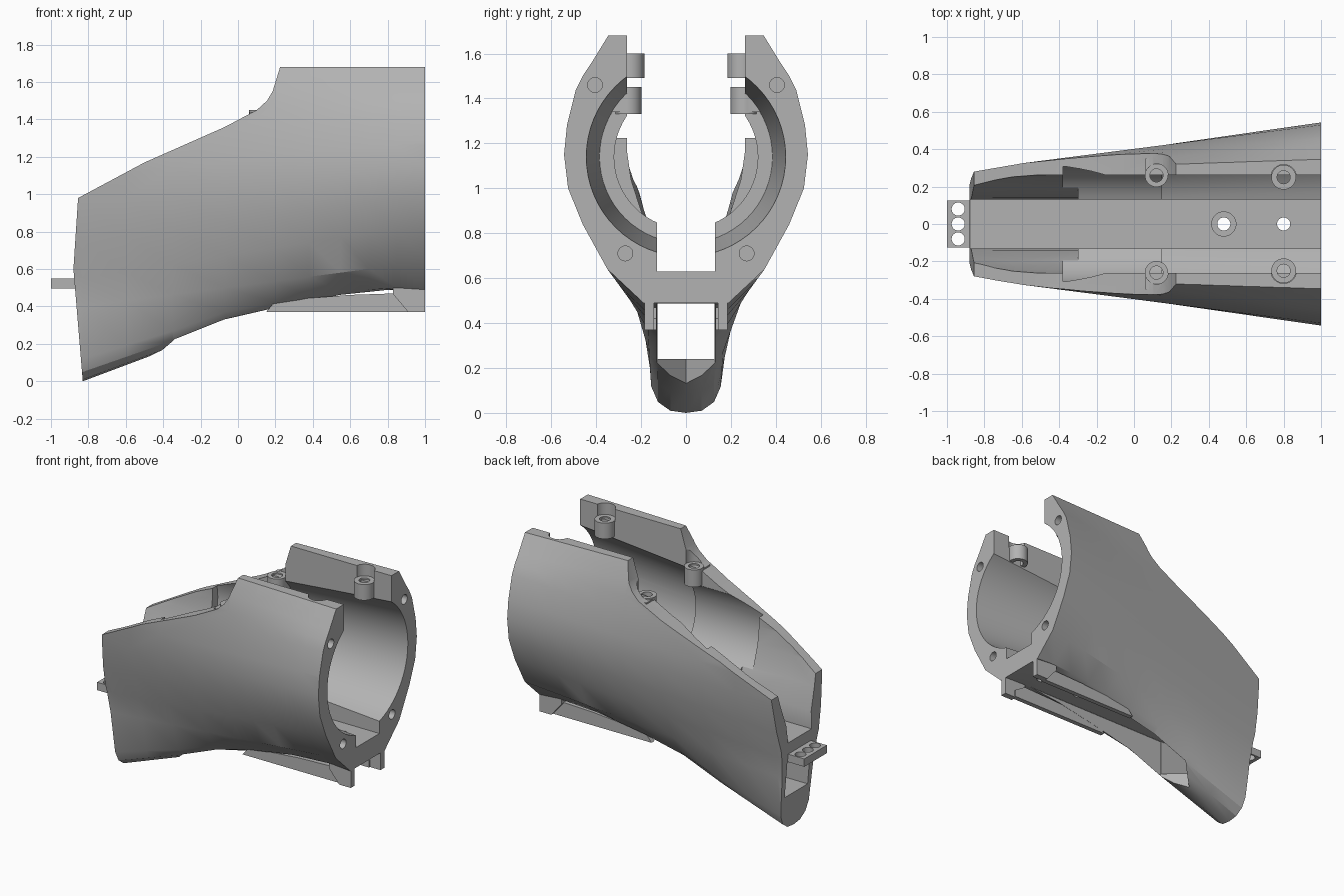
import bpy, bmesh, math
from mathutils import Matrix

cube = bpy.data.objects.get("Cube")
if cube:
    bpy.data.objects.remove(cube, do_unlink=True)

grey = bpy.data.materials.new("matte grey")
grey.use_nodes = True
grey.diffuse_color = (0.45, 0.45, 0.45, 1)
grey.node_tree.nodes["Principled BSDF"].inputs["Base Color"].default_value = (0.45, 0.45, 0.45, 1)


def loft(name, rings):
    """Solid through matching rings of 3D points."""
    bm = bmesh.new()
    rows = [[bm.verts.new(p) for p in r] for r in rings]
    n = len(rows[0])
    for a, b in zip(rows, rows[1:]):
        for i in range(n):
            j = (i + 1) % n
            bm.faces.new((a[i], a[j], b[j], b[i]))
    bm.faces.new(rows[0])
    bm.faces.new(rows[-1])
    bmesh.ops.recalc_face_normals(bm, faces=bm.faces)
    me = bpy.data.meshes.new(name)
    bm.to_mesh(me)
    bm.free()
    me.materials.append(grey)
    ob = bpy.data.objects.new(name, me)
    bpy.context.collection.objects.link(ob)
    return ob


def box(name, x0, x1, y0, y1, z0, z1):
    return loft(name, [[(x, y0, z0), (x, y1, z0), (x, y1, z1), (x, y0, z1)] for x in (x0, x1)])


def side_prism(name, outline, y0, y1):
    return loft(name, [[(x, y, z) for x, z in outline] for y in (y0, y1)])


def post(name, x, y, r, z0, z1, n=32):
    angles = [i * math.tau / n for i in range(n)]
    return loft(name, [[(x + r * math.cos(a), y + r * math.sin(a), z) for a in angles] for z in (z0, z1)])


def bore(name, ends, y=0, z=1.14, n=64):
    """Round bar along x; ends are (x, radius)."""
    angles = [i * math.tau / n for i in range(n)]
    return loft(name, [[(x, y + r * math.cos(a), z + r * math.sin(a)) for a in angles] for x, r in ends])


def combine(target, other, operation="DIFFERENCE"):
    mod = target.modifiers.new("cut", "BOOLEAN")
    mod.operation, mod.solver, mod.object = operation, "EXACT", other
    bpy.ops.object.select_all(action="DESELECT")
    bpy.context.view_layer.objects.active = target
    target.select_set(True)
    bpy.ops.object.modifier_apply(modifier=mod.name)
    bpy.data.objects.remove(other, do_unlink=True)


def curve_at(points, x):
    for (xa, a), (xb, b) in zip(points, points[1:]):
        if x <= xb:
            return a + (b - a) * (x - xa) / (xb - xa)
    return points[-1][1]


# Outer shell: narrow keeled nose blending into a broad round rear
nose = [(0, 0), (.07, .01), (.125, .05), (.155, .12), (.175, .40), (.20, .55), (.25, .75),
        (.28, .95), (.295, 1.1), (.295, 1.25), (.29, 1.42), (.285, 1.58), (.28, 1.7)]
rear = [(0, .49), (.07, .49), (.13, .49), (.19, .49), (.35, .64), (.46, .84), (.525, 1.0),
        (.543, 1.15), (.53, 1.28), (.49, 1.44), (.46, 1.5), (.42, 1.56), (.34, 1.69)]
keel = [(-.9, -.02), (-.83, 0), (-.35, .18), (-.07, .3), (.2, .37), (.55, .45), (.85, .49), (1, .49)]


def section(x):
    t = (x + .83) / 1.83
    half = []
    for i, ((ya, za), (yb, zb)) in enumerate(zip(nose, rear)):
        z = za + (zb - za) * t
        if i < 4:
            z = curve_at(keel, x) + za * (1 - t)
        half.append((x, ya + (yb - ya) * t, z))
    return half + [(px, -py, pz) for px, py, pz in reversed(half[1:])]


shell = loft("shell", [section(x) for x in (-.9, -.83, -.6, -.35, -.07, .2, .38, .55, .7, .85, 1)])

# Side silhouette trims the nose and the stepped top edge
combine(shell, side_prism("trim", [
    (-.82, -.1), (-.83, 0), (-.88, .6), (-.855, .98), (-.5, 1.17), (-.07, 1.36), (.1, 1.45),
    (.155, 1.5), (.185, 1.55), (.225, 1.68), (1, 1.68), (1, -.1)], -1, 1), "INTERSECT")

# Stepped cavity, open along the top
combine(shell, box("floor_slot", -1.1, 1.1, -.13, .13, .63, 2))
combine(shell, bore("rear_bore", [(.15, .385), (1.06, .448)]))
combine(shell, bore("middle_bore", [(-.38, .32), (.3, .32)]))
combine(shell, box("top_slot", -.38, 1.1, -.262, .262, 1.25, 2))
hollow = [(.128, .632), (.14, .75), (.2, .9), (.245, 1.04), (.262, 1.16), (.262, 1.9)]
rings = []
for x, s in ((-1, .72), (-.85, .82), (-.65, 1), (-.3, 1)):
    half = [(x, .128 + (y - .128) * s, z) for y, z in hollow]
    rings.append(half + [(a, -b, c) for a, b, c in reversed(half)])
combine(shell, loft("nose_hollow", rings))

# Channel under the floor with a pointed opening behind the chin
combine(shell, box("nose_channel", -1.1, .9, -.127, .127, .24, .488))
plan = [(-.48, 0), (-.34, -.13), (.9, -.13), (.9, .13), (-.34, .13)]
combine(shell, loft("under_channel", [[(x, y, z) for x, y in plan] for z in (-.2, .487)]))

# Floor holes
combine(shell, post("floor_hole", .48, 0, .035, .4, .7))
combine(shell, post("counterbore", .48, 0, .065, .56, .7))
combine(shell, post("floor_hole", .8, 0, .035, .4, .7))

for s in (1, -1):
    # Blind holes in the rear flange and clearance above the bosses
    for y, z in ((.405, 1.46), (.27, .71)):
        combine(shell, bore("flange_hole", [(.85, .033), (1.1, .033)], s * y, z, 24))
    combine(shell, post("boss_clearance", .8, s * .25, .068, 1.59, 1.9))
    combine(shell, post("boss_clearance", .12, s * .26, .062, 1.44, 1.6))

for s, side in ((1, "left"), (-1, "right")):
    # Screw bosses with webs to the wall
    for label, x, y, r, z0, z1 in (("rear", .8, .25, .066, 1.49, 1.6), ("middle", .12, .26, .062, 1.33, 1.45)):
        boss = post(f"{label}_boss_{side}", x, s * y, r, z0, z1)
        ya, yb = sorted((s * y, s * (y + .09)))
        combine(boss, box("web", x - r * .95, x + r * .95, ya, yb, z0 + .01, z1 - .01), "UNION")
        combine(boss, post("boss_hole", x, s * y, .035, z0 - .1, z1 + .1))
    # Lower rails and rear clips
    ya, yb = sorted((s * .132, s * .165))
    side_prism(f"rail_{side}", [(.15, .37), (.92, .37), (.92, .42), (.84, .47), (.6, .462), (.2, .43)], ya, yb)
    ya, yb = sorted((s * .142, s * .185))
    side_prism(f"clip_{side}", [(.83, .5), (.83, .465), (.91, .37), (1, .37), (1, .5)], ya, yb)

# Front tab with three holes
tab = box("front_tab", -1, -.84, -.125, .125, .495, .55)
for y in (-.08, 0, .08):
    combine(tab, post("tab_hole", -.94, y, .035, .4, .7))

# Smooth curved walls, keep edges sharp
bpy.ops.object.select_all(action="DESELECT")
for ob in bpy.context.scene.objects:
    if ob.type == "MESH":
        ob.select_set(True)
        bpy.context.view_layer.objects.active = ob
bpy.ops.object.shade_smooth_by_angle(angle=math.radians(25))
